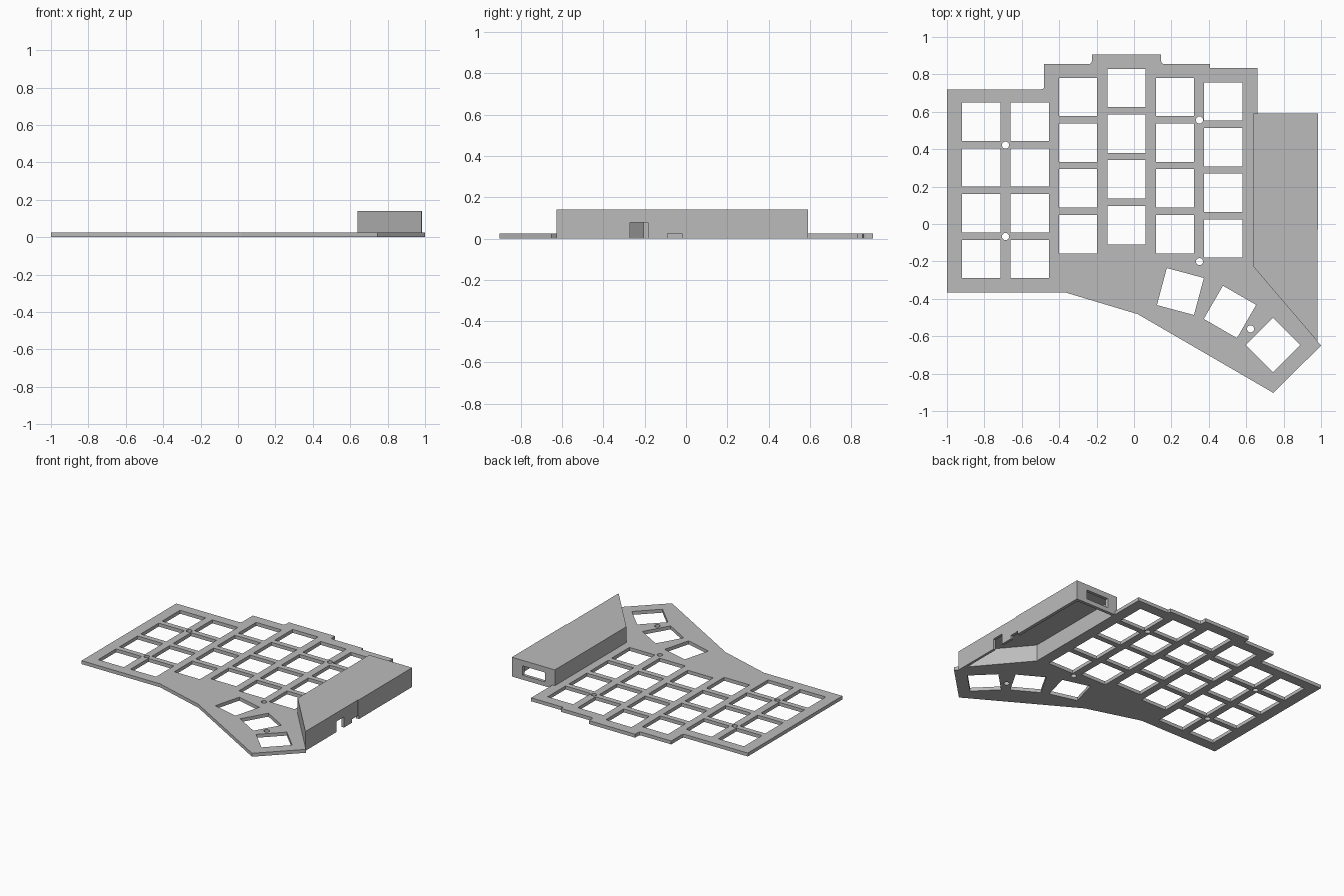
import bpy, bmesh
from math import cos, sin, pi, radians

cube = bpy.data.objects.get("Cube")
if cube:
    bpy.data.objects.remove(cube, do_unlink=True)

grey = bpy.data.materials.new("plain grey")
grey.use_nodes = True
colour = (0.5, 0.5, 0.5, 1)
grey.diffuse_color = colour
grey.node_tree.nodes["Principled BSDF"].inputs["Base Color"].default_value = colour


def prisms(name, outlines, z0, z1):
    """One object holding an upright prism for each outline."""
    bm = bmesh.new()
    for outline in outlines:
        base = bm.faces.new([bm.verts.new((x, y, z0)) for x, y in outline])
        top = bmesh.ops.extrude_face_region(bm, geom=[base])["geom"]
        moved = [v for v in top if isinstance(v, bmesh.types.BMVert)]
        bmesh.ops.translate(bm, verts=moved, vec=(0, 0, z1 - z0))
    bmesh.ops.recalc_face_normals(bm, faces=bm.faces)
    mesh = bpy.data.meshes.new(name)
    bm.to_mesh(mesh)
    bm.free()
    mesh.materials.append(grey)
    obj = bpy.data.objects.new(name, mesh)
    bpy.context.collection.objects.link(obj)
    return obj


def cut(obj, cutter):
    """Subtract the cutter and discard it."""
    cutter.hide_render = True
    mod = obj.modifiers.new("cut", "BOOLEAN")
    mod.operation = "DIFFERENCE"
    mod.solver = "EXACT"
    mod.object = cutter
    bpy.context.view_layer.objects.active = obj
    bpy.ops.object.modifier_apply(modifier=mod.name)
    bpy.data.objects.remove(cutter, do_unlink=True)


def ring(x, y, radius, sides, turn=0.0):
    return [(x + radius * cos(turn + 2 * pi * i / sides),
             y + radius * sin(turn + 2 * pi * i / sides)) for i in range(sides)]


def square(x, y, degrees=0):
    return ring(x, y, SIZE / 2 ** 0.5, 4, radians(45 + degrees))


def rect(x0, x1, y0, y1):
    return [(x0, y0), (x1, y0), (x1, y1), (x0, y1)]


SIZE = 0.205
PLATE = 0.025
HEIGHT = 0.14

# Flat plate with stepped back edge and angled thumb area
plate = prisms("switch_plate", [[
    (-1, -0.365), (-0.37, -0.365), (0.02, -0.482), (0.745, -0.903), (1, -0.65),
    (0.64, -0.23), (0.64, 0.59), (0.66, 0.59), (0.66, 0.833), (0.405, 0.833),
    (0.405, 0.855), (0.16, 0.855), (0.149, 0.859), (0.145, 0.87), (0.145, 0.905),
    (-0.225, 0.905), (-0.225, 0.87), (-0.229, 0.859), (-0.24, 0.855),
    (-0.48, 0.855), (-0.48, 0.735), (-0.484, 0.724), (-0.495, 0.72), (-1, 0.72)]],
    0, PLATE)

# Six staggered columns of four openings, then the thumb fan
openings = []
for column, top in enumerate((0.546, 0.546, 0.679, 0.727, 0.679, 0.655)):
    for row in range(4):
        openings.append(square(-0.817 + 0.259 * column, top - 0.2443 * row))
for x, y, angle in ((0.248, -0.361, -15), (0.513, -0.47, -30), (0.743, -0.647, 45)):
    openings.append(square(x, y, angle))

# Screw holes
for x, y in ((-0.687, 0.422), (-0.687, -0.067), (0.35, 0.556),
             (0.35, -0.201), (0.623, -0.561)):
    openings.append(ring(x, y, 0.019, 20))
cut(plate, prisms("opening_cutter", openings, -0.1, 0.1))

# Raised electronics housing, hollow and open underneath
housing = prisms("controller_housing", [[
    (0.64, -0.23), (0.98, -0.627), (0.98, -0.03), (0.985, -0.03),
    (0.985, 0.59), (0.64, 0.59)]], 0, HEIGHT)
cut(housing, prisms("cavity_cutter", [[
    (0.662, -0.205), (0.962, -0.56), (0.962, 0.568), (0.662, 0.568)]],
    -0.1, HEIGHT - 0.02))

# Port window in the back wall, tall and short notches in the side wall
cut(housing, prisms("port_cutter", [rect(0.72, 0.9, 0.5, 0.7)], 0.032, 0.1))
cut(housing, prisms("tall_notch_cutter", [rect(0.94, 1.1, -0.27, -0.185)], -0.1, 0.077))
cut(housing, prisms("short_notch_cutter", [rect(0.94, 1.1, -0.09, -0.02)], -0.1, PLATE))
